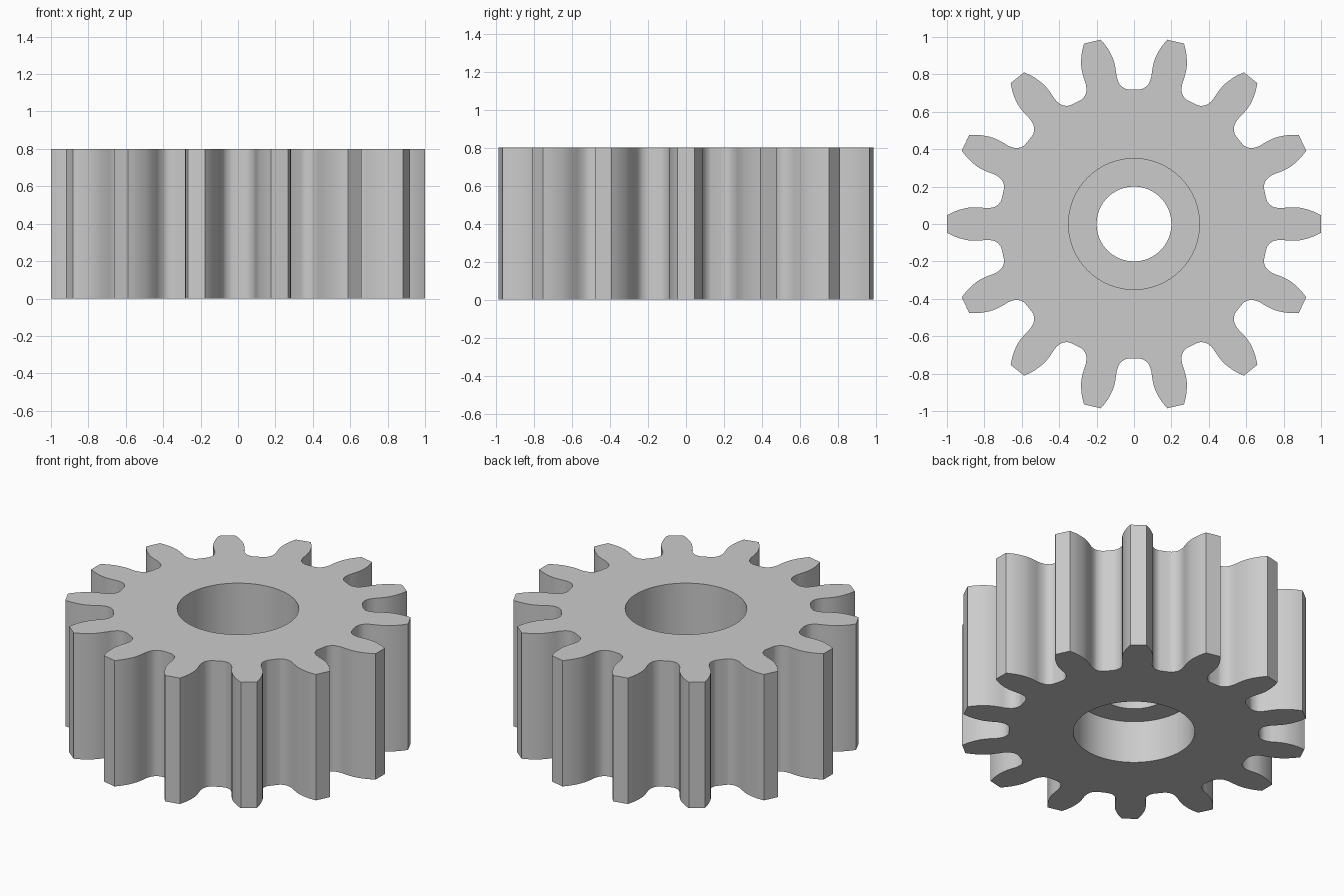
import bpy, bmesh, math
from mathutils import Vector, Matrix

cube = bpy.data.objects.get("Cube")
if cube:
    bpy.data.objects.remove(cube, do_unlink=True)

TEETH = 14
HEIGHT = 0.8
PITCH = 2 * math.pi / TEETH

# One material
grey = bpy.data.materials.new("plain grey")
grey.use_nodes = True
colour = (0.6, 0.6, 0.6, 1)
grey.diffuse_color = colour
grey.node_tree.nodes["Principled BSDF"].inputs["Base Color"].default_value = colour

# Half tooth flank from tip to root: distance from axis, half width
flank = [(1, .046), (.96, .066), (.915, .081), (.87, .089), (.82, .088),
         (.785, .085), (.75, .09), (.73, .101), (.716, .116), (.708, .133)]


def smooth_path(points, steps=3):
    """Catmull-Rom curve through the points."""
    pts = [points[0]] + points + [points[-1]]
    out = []
    for a, b, c, d in zip(pts, pts[1:], pts[2:], pts[3:]):
        for i in range(steps):
            t = i / steps
            out.append(0.5 * (2 * b + (c - a) * t + (2 * a - 5 * b + 4 * c - d) * t ** 2
                              + (3 * b - a - 3 * c + d) * t ** 3))
    return out + [points[-1]]


def gear_outline():
    """Closed outline made of tooth gaps, each running from tip to tip."""
    turn = Matrix.Rotation(PITCH, 2)
    rise = [Vector(p) for p in flank]
    fall = [turn @ Vector((x, -y)) for x, y in reversed(flank)]
    gap = smooth_path(rise + fall)
    return [Matrix.Rotation(k * PITCH, 2) @ p for k in range(TEETH) for p in gap]


def circle(radius, segments=96):
    return [Vector((radius, 0)) @ Matrix.Rotation(2 * math.pi * i / segments, 2)
            for i in range(segments)]


bm = bmesh.new()


def ring(points, z):
    """Closed loop of vertices at one height."""
    verts = [bm.verts.new((p.x, p.y, z)) for p in points]
    for a, b in zip(verts, verts[1:] + verts[:1]):
        bm.edges.new((a, b))
    return verts


def strip(lower, upper):
    """Wall of quads between two matching rings."""
    n = len(lower)
    for i in range(n):
        j = (i + 1) % n
        bm.faces.new((lower[i], lower[j], upper[j], upper[i]))


def ring_edges(verts):
    return [bm.edges.get((a, b)) for a, b in zip(verts, verts[1:] + verts[:1])]


# Toothed wall
outline = gear_outline()
outer = [ring(outline, 0), ring(outline, HEIGHT)]
strip(*outer)

# Counterbored hole with an inner flange
bore_profile = [(.35, 0), (.35, .27), (.2, .27), (.2, .4), (.35, .4), (.35, HEIGHT)]
bore = [ring(circle(r), z) for r, z in bore_profile]
for lower, upper in zip(bore, bore[1:]):
    strip(lower, upper)

# Flat end faces around the hole
for rim, hole, direction in ((outer[0], bore[0], -1), (outer[1], bore[-1], 1)):
    bmesh.ops.triangle_fill(bm, use_beauty=True, use_dissolve=False,
                            edges=ring_edges(rim) + ring_edges(hole),
                            normal=(0, 0, direction))

bmesh.ops.recalc_face_normals(bm, faces=bm.faces[:])
mesh = bpy.data.meshes.new("pinion_gear")
bm.to_mesh(mesh)
bm.free()
mesh.materials.append(grey)

gear = bpy.data.objects.new("pinion_gear", mesh)
bpy.context.collection.objects.link(gear)
for obj in bpy.context.selected_objects:
    obj.select_set(False)
gear.select_set(True)
bpy.context.view_layer.objects.active = gear
bpy.ops.object.shade_smooth_by_angle(angle=math.radians(30))
